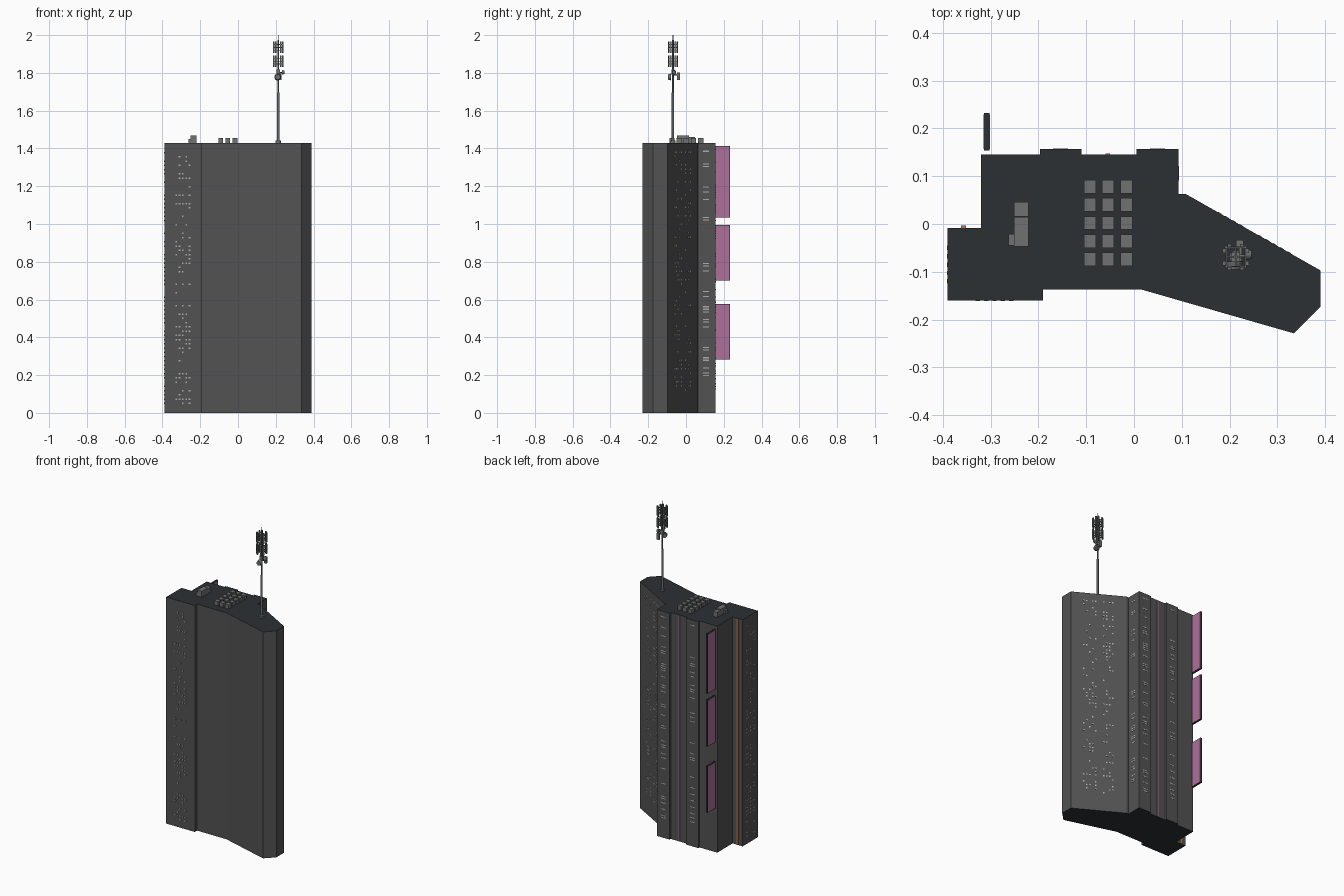
import bpy, bmesh, math, random
from mathutils import Vector, Matrix

if "Cube" in bpy.data.objects:
    bpy.data.objects.remove(bpy.data.objects["Cube"])

random.seed(7)
ROOF = 1.43


def mat(name, rgb):
    m = bpy.data.materials.new(name)
    m.diffuse_color = (*rgb, 1)
    m.use_nodes = True
    m.node_tree.nodes["Principled BSDF"].inputs["Base Color"].default_value = m.diffuse_color
    return m


WALL = mat("wall", (0.085, 0.085, 0.085))
DARK = mat("dark_trim", (0.025, 0.03, 0.034))
LIT = mat("window", (0.42, 0.42, 0.41))
METAL = mat("metal", (0.16, 0.17, 0.17))
PINK = mat("pink_sign", (0.42, 0.16, 0.32))
ORANGE = mat("orange_strip", (0.5, 0.2, 0.06))


def finish(name, bm, *mats):
    me = bpy.data.meshes.new(name)
    bmesh.ops.recalc_face_normals(bm, faces=bm.faces)
    bm.to_mesh(me)
    bm.free()
    for m in mats:
        me.materials.append(m)
    ob = bpy.data.objects.new(name, me)
    bpy.context.collection.objects.link(ob)
    return ob


def add_box(bm, c, s, rot=0.0):
    m = Matrix.Translation(c) @ Matrix.Rotation(rot, 4, 'Z') @ Matrix.Diagonal((*s, 1))
    bmesh.ops.create_cube(bm, size=1, matrix=m)


def boxes(name, material, items):
    bm = bmesh.new()
    for it in items:
        add_box(bm, *it)
    return finish(name, bm, material)


def rod(name, material, c, r, h, axis='Z', segs=12, r2=None):
    bm = bmesh.new()
    rot = {'Z': Matrix(), 'X': Matrix.Rotation(math.pi / 2, 4, 'Y'),
           'Y': Matrix.Rotation(math.pi / 2, 4, 'X')}[axis]
    bmesh.ops.create_cone(bm, cap_ends=True, segments=segs, radius1=r, radius2=r if r2 is None else r2,
                          depth=h, matrix=Matrix.Translation(c) @ rot)
    ob = finish(name, bm, material)
    for p in ob.data.polygons:
        p.use_smooth = len(p.vertices) == 4
    return ob


# Tower: extruded footprint with dark roof and underside
outline = [(-.39, -.16), (-.19, -.16), (-.19, -.137), (.015, -.137), (.335, -.229), (.39, -.174),
           (.39, -.097), (.108, .063), (.093, .063), (.093, .157), (.005, .157), (.005, .145),
           (-.11, .145), (-.11, .157), (-.197, .157), (-.197, .145), (-.32, .145),
           (-.32, -.008), (-.39, -.008)]
bm = bmesh.new()
base = bm.faces.new([bm.verts.new((x, y, 0)) for x, y in outline])
top = bmesh.ops.extrude_face_region(bm, geom=[base], use_keep_orig=True)
bmesh.ops.translate(bm, vec=(0, 0, ROOF), verts=[v for v in top['geom'] if isinstance(v, bmesh.types.BMVert)])
bm.normal_update()
for f in bm.faces:
    f.material_index = 1 if abs(f.normal.z) > .5 else 0
finish("tower", bm, WALL, DARK)


# Lit windows: thin tiles scattered on a wall running from a to b
def windows(name, a, b, columns, size, pitch, chance, z0=.05, z1=1.39):
    a, b = Vector((*a, 0)), Vector((*b, 0))
    d = (b - a).normalized()
    ang = math.atan2(d.y, d.x)
    bm = bmesh.new()
    for r in range(int((z1 - z0) / pitch) + 1):
        busy = chance * random.choice((.3, .8, 1.5))
        for u in columns:
            if random.random() < busy:
                p = a + d * u
                add_box(bm, (p.x, p.y, z0 + r * pitch), (size[0], .002, size[1]), ang)
    finish(name, bm, LIT)


def cols(start, n, step=.0175):
    return [start + i * step for i in range(n)]


dot = (.009, .008)
windows("front_windows", (-.39, -.16), (-.19, -.16), cols(.063, 5), dot, .0225, .36)
windows("left_windows", (-.39, -.16), (-.39, -.008), cols(.04, 5), dot, .0225, .36)
windows("slanted_wall_windows", (.39, -.097), (.108, .063), cols(.075, 5) + cols(.19, 4), dot, .0225, .27, .12)
windows("side_bay_windows", (.093, .063), (.093, .157), [.043], (.03, .006), .0135, .32, .13, 1.4)
windows("bay_a_windows", (.093, .157), (.005, .157), [.044], (.032, .006), .0135, .36, .1, 1.4)
windows("bay_b_windows", (-.11, .157), (-.197, .157), [.044], (.032, .006), .0135, .36, .1, 1.4)

# Glowing vertical strips
boxes("pink_strip", PINK, [((-.055, .146, ROOF / 2), (.009, .004, ROOF - .004))])
boxes("orange_strip", ORANGE, [((-.357, -.006, ROOF / 2), (.011, .006, ROOF - .004))])

# Blade signs: dark core with coloured faces
for i, (z0, z1) in enumerate([(1.035, 1.412), (.70, .995), (.283, .577)]):
    c = (-.308, .193, (z0 + z1) / 2)
    boxes(f"sign_core_{i}", DARK, [(c, (.011, .078, z1 - z0))])
    boxes(f"sign_faces_{i}", PINK, [((c[0] + s * .006, c[1], c[2]), (.0015, .073, z1 - z0 - .006))
                                    for s in (-1, 1)])

# Roof equipment
boxes("roof_coolers", METAL, [((-.092 + .038 * i, -.074 + .038 * j, ROOF + .0125), (.025, .028, .027))
                              for i in range(3) for j in range(5)])
boxes("roof_plant", METAL, [((-.236, -.016, ROOF + .018), (.031, .062, .04)),
                            ((-.236, .031, ROOF + .015), (.031, .031, .032)),
                            ((-.257, -.033, ROOF + .01), (.012, .025, .022))])

# Antenna mast
mx, my = .213, -.069
rod("mast_foot", METAL, (mx, my, ROOF + .005), .014, .012)
rod("mast_lower", METAL, (mx, my, 1.56), .0065, .27)
rod("mast_upper", METAL, (mx, my, 1.83), .0045, .29)
rod("mast_tip", METAL, (mx, my, 1.985), .0015, .03, segs=6)

# Two tiers of panel antennas on square frames around the mast
parts = []
for z in (1.935, 1.862):
    for k in range(4):
        a = k * math.pi / 2
        n, t = Vector((math.cos(a), math.sin(a), 0)), Vector((-math.sin(a), math.cos(a), 0))
        o = Vector((mx, my, z))
        parts.append((o + n * .01, (.024, .003, .004), a))
        for dz in (-.015, .015):
            parts.append((o + n * .02 + Vector((0, 0, dz)), (.003, .048, .004), a))
        for s in (-1, 1):
            parts.append((o + n * .024 + t * s * .013, (.007, .009, .062), a))
boxes("panel_antennas", METAL, parts)

# Dishes and radio boxes beneath
rod("front_dish", METAL, (mx - .003, my - .018, 1.778), .018, .016, 'Y', 16, .014)
rod("side_dish", METAL, (mx + .026, my + .005, 1.803), .012, .014, 'X', 16, .009)
boxes("radio_boxes", METAL, [((mx + .008, my + .029, 1.783), (.016, .014, .04)),
                             ((mx + .01, my + .012, 1.79), (.006, .03, .006)),
                             ((mx + .012, my + .003, 1.803), (.026, .005, .005)),
                             ((mx, my, 1.803), (.018, .018, .03))])
